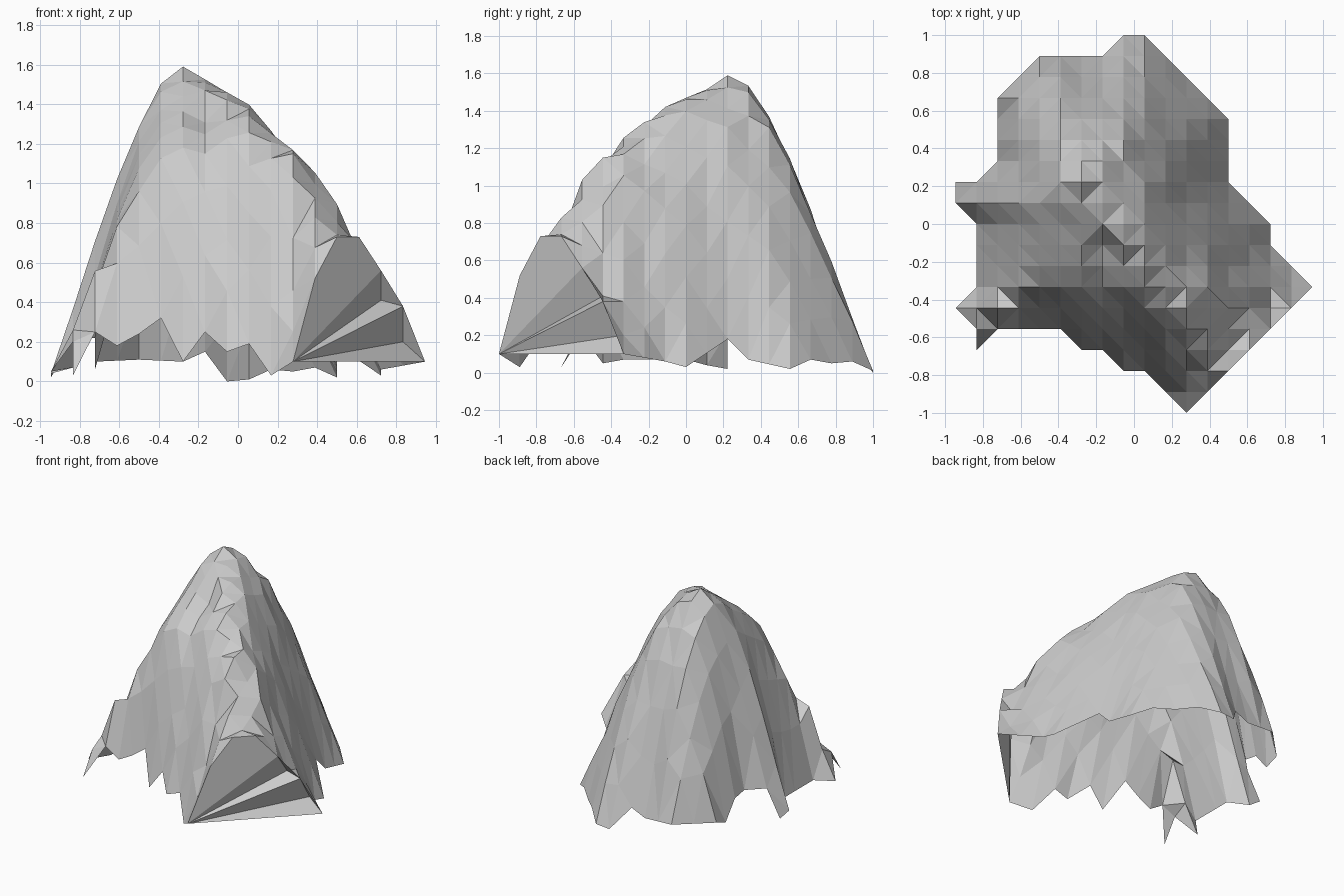
import bpy, bmesh, math, random
from mathutils import Vector

if "Cube" in bpy.data.objects:
    bpy.data.objects.remove(bpy.data.objects["Cube"])

random.seed(4)
STEP = 1 / 9

# Rim of the terrain sheet in grid cells, with height
RIM = [(0, 11, .02), (1, 11, .22), (2, 12, .22), (2, 13, .2), (2, 14, .06), (2, 15, .1),
       (4, 17, .11), (6, 17, .1), (7, 17, .15), (8, 18, .0), (9, 18, .01), (10, 17, .06),
       (11, 16, .05), (12, 15, .07), (13, 14, .02), (13, 12, .07), (13, 11, .18), (15, 9, .03),
       (15, 8, .06), (17, 6, .1), (16, 5, .38), (15, 4, .56), (14, 3, .73), (13, 2, .73),
       (12, 1, .52), (11, 0, .1), (10, 1, .03), (9, 2, .19), (8, 2, .15), (7, 3, .25),
       (6, 3, .1), (5, 4, .32), (4, 4, .24), (3, 4, .18), (2, 4, .25), (1, 3, .03),
       (0, 5, .05), (1, 6, .07), (1, 9, .07), (0, 10, .04)]
# Main crest down to the front right spur, and the front shoulder
CREST = [(6, 11, 1.59), (7, 10, 1.51), (8, 8.5, 1.45), (9, 7, 1.34), (10, 6, 1.21),
         (11, 5, 1.15), (12, 4.4, .97), (13, 3.5, .77)]
SHOULDER = [(6, 11, 1.59), (6, 9, 1.44), (6, 6.8, 1.27)]
# Small dips in the left foot and at the right cliff
DIPS = {(1, 4): .2, (1, 5): .26, (15, 5): .41, (16, 6): .2, (14, 5): .64, (14, 4): .68,
        (15, 6): .38, (13, 3): .74}


def nearest(p, a, b):
    """Distance from p to segment ab in plan, and the height there."""
    a, b = Vector(a), Vector(b)
    d = (b - a).xy
    s = max(0, min(1, (p - a.xy).dot(d) / d.length_squared))
    q = a.lerp(b, s)
    return (q.xy - p).length, q.z


def closest(p, path):
    return min(nearest(p, a, b) for a, b in zip(path, path[1:]))


def inside(p):
    hit = False
    for (x1, y1, _), (x2, y2, _) in zip(RIM, RIM[1:] + RIM[:1]):
        if (y1 > p.y) != (y2 > p.y) and p.x < x1 + (p.y - y1) * (x2 - x1) / (y2 - y1):
            hit = not hit
    return hit


def height(p):
    if tuple(p) in DIPS:
        return DIPS[tuple(p)]
    d_rim, z_rim = closest(p, RIM + RIM[:1])
    if d_rim < 1e-4:
        return z_rim
    d_top, z_top = min(closest(p, CREST), closest(p, SHOULDER))
    t = d_rim / (d_rim + d_top)
    rise = math.sin(t * math.pi / 2) ** (.92 if p.x < 6 else 1.02)
    rough = random.uniform(-.02, .02) if .05 < t < .85 else 0
    return z_rim + (z_top - z_rim) * rise + rough


def place(i, j, z):
    return Vector((-17 / 18 + i * STEP, -1 + j * STEP, max(z, 0)))


# Mountain sheet: grid nodes within the rim, open underneath
bm = bmesh.new()
nodes = {}
for i in range(18):
    for j in range(19):
        p = Vector((i, j))
        if inside(p) or closest(p, RIM + RIM[:1])[0] < 1e-4:
            nodes[i, j] = bm.verts.new(place(i, j, height(p)))
for i in range(17):
    for j in range(18):
        ring = [nodes[c] for c in ((i, j), (i + 1, j), (i + 1, j + 1), (i, j + 1)) if c in nodes]
        if len(ring) > 2:
            bm.faces.new(ring)
bmesh.ops.triangulate(bm, faces=bm.faces[:])

# Front right cliff: upper panel and a fan of long triangles from the lowest corner
bm.faces.new([nodes[c] for c in ((12, 1), (15, 4), (14, 3), (13, 2))])
fan = [(12, 1), (15, 4), (15, 5), (16, 5), (16, 6), (17, 6)]
for a, b in zip(fan, fan[1:]):
    bm.faces.new((nodes[11, 0], nodes[b], nodes[a]))

loose = [v for v in bm.verts if not v.link_faces]
bmesh.ops.delete(bm, geom=loose, context='VERTS')
mesh = bpy.data.meshes.new("mountain")
bm.to_mesh(mesh)
bm.free()
bpy.context.collection.objects.link(bpy.data.objects.new("mountain", mesh))
